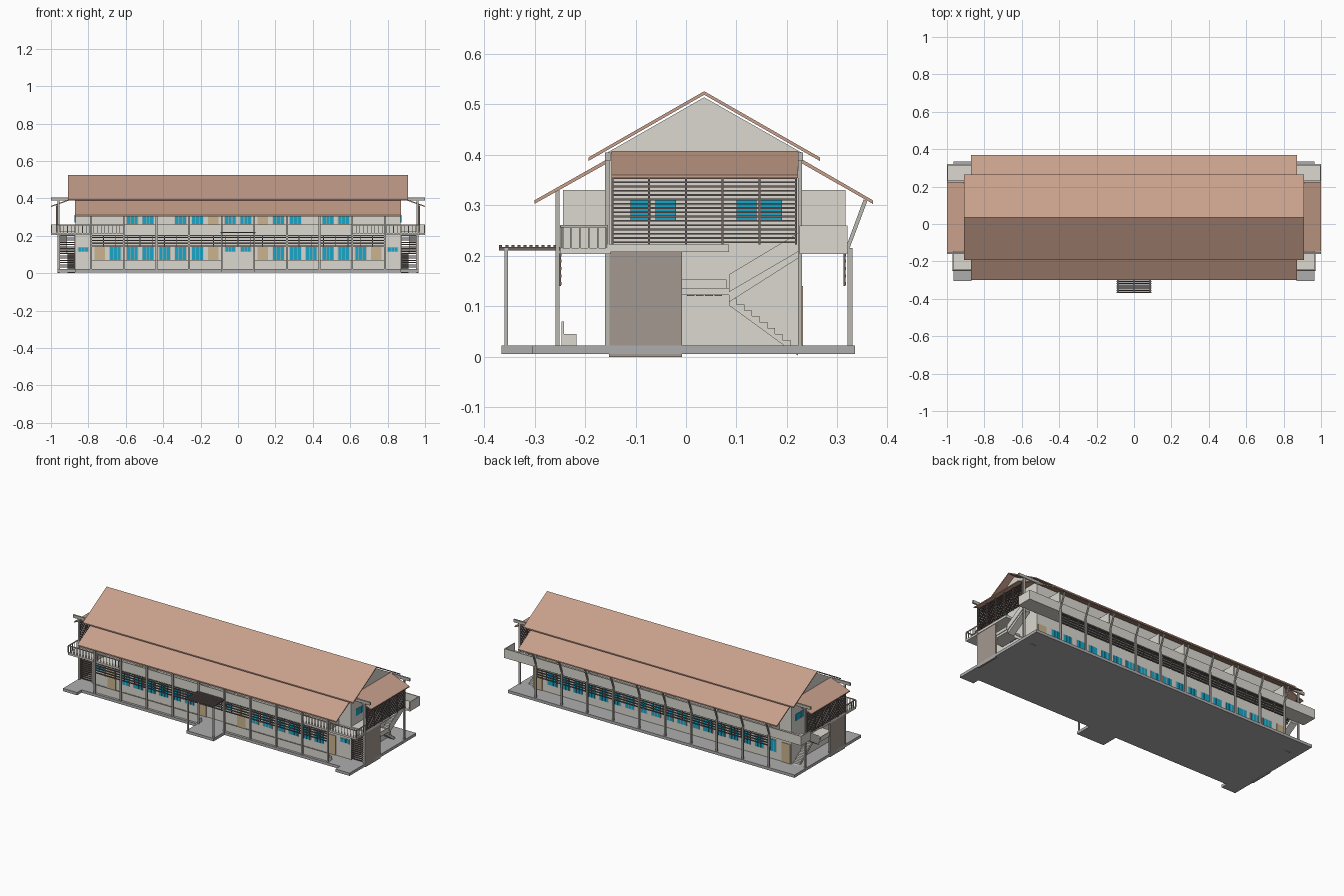
import bpy, bmesh
from mathutils import Vector

if "Cube" in bpy.data.objects:
    bpy.data.objects.remove(bpy.data.objects["Cube"])

def mat(name, r, g, b):
    m = bpy.data.materials.new(name)
    m.diffuse_color = (r, g, b, 1)
    m.use_nodes = True
    m.node_tree.nodes["Principled BSDF"].inputs["Base Color"].default_value = m.diffuse_color
    return m

ROOF = mat("roof_tile", .58, .35, .26)
WALL = mat("wall_paint", .71, .69, .63)
GLASS = mat("window_glass", .01, .38, .58)
WOOD = mat("door_wood", .60, .45, .27)
STONE = mat("stone_panel", .37, .32, .28)
SLAT = mat("slat_wood", .16, .13, .12)
GREY = mat("concrete", .42, .42, .42)
FRAME = mat("column_paint", .50, .48, .44)

def finish(name, bm, m):
    bmesh.ops.recalc_face_normals(bm, faces=bm.faces)
    me = bpy.data.meshes.new(name)
    bm.to_mesh(me)
    bm.free()
    ob = bpy.data.objects.new(name, me)
    me.materials.append(m)
    bpy.context.collection.objects.link(ob)
    return ob

def prism(bm, pts, offset):
    """Extrude a closed outline of 3D points by an offset."""
    f = bm.faces.new([bm.verts.new(p) for p in pts])
    ext = bmesh.ops.extrude_face_region(bm, geom=[f], use_keep_orig=True)
    for v in ext["geom"]:
        if isinstance(v, bmesh.types.BMVert):
            v.co += Vector(offset)

def boxes(name, items, m, mirror=False):
    """Many boxes (x0,x1,y0,y1,z0,z1) in one object, optionally mirrored in x."""
    bm = bmesh.new()
    for x0, x1, y0, y1, z0, z1 in items:
        for a, b in ([(x0, x1), (-x1, -x0)] if mirror else [(x0, x1)]):
            prism(bm, [(a, y0, z0), (b, y0, z0), (b, y1, z0), (a, y1, z0)], (0, 0, z1 - z0))
    return finish(name, bm, m)

def yz(name, outlines, spans, m):
    """Extrude y-z outlines along each x span."""
    bm = bmesh.new()
    for pts in outlines:
        for a, b in spans:
            prism(bm, [(a, y, z) for y, z in pts], (b - a, 0, 0))
    return finish(name, bm, m)

COLS = [s * (.087 + .1745 * i) for i in range(5) for s in (-1, 1)]
BAYS = [.1745 * i for i in range(-4, 5)]

# ground slab with front corner pads and porch floor
boxes("base_slab", [(-.965, .965, -.262, .335, .005, .022),
                    (-.965, -.87, -.305, -.262, .005, .022),
                    (.87, .965, -.305, -.262, .005, .022),
                    (-.092, .092, -.365, -.262, .005, .022)], GREY)

# main walls with gable ends
yz("main_building", [[(-.155, .022), (.228, .022), (.228, .405), (.036, .514), (-.155, .405)]],
   [(-.87, .87)], WALL)

# roofs: main gable and the two lower eaves
yz("main_roof", [[(-.193, .388), (.036, .519), (.265, .388), (.265, .395), (.036, .526), (-.193, .395)]],
   [(-.91, .91)], ROOF)
yz("lower_roofs", [[(-.155, .384), (-.30, .303), (-.30, .310), (-.155, .392)],
                   [(.228, .384), (.37, .303), (.37, .310), (.228, .392)]], [(-.872, .872)], ROOF)

# shed roofs at both ends
bm = bmesh.new()
for s in (-1, 1):
    prism(bm, [(s * .87, -.148, .40), (s * 1, -.148, .354), (s * 1, -.148, .360), (s * .87, -.148, .407)],
          (0, .37, 0))
finish("end_roofs", bm, ROOF)

# beams and posts carrying the end roofs
end_frame = []
for y in (-.16, .222):
    end_frame += [(.86, 1, y, y + .01, .388, .405), (.955, .966, y, y + .008, .022, .39)]
boxes("end_frames", end_frame, FRAME, True)

# balcony floors and end landings
boxes("front_balcony_floor", [(-.97, .97, -.25, -.15, .204, .215)], WALL)
boxes("back_balcony_floor", [(-1, 1, .225, .32, .204, .215)], WALL)
boxes("end_landing", [(.86, .968, -.155, .085, .208, .222)], WALL, True)

# solid parapets
boxes("parapets", [(-.61, .61, -.25, -.244, .204, .26), (-1, 1, .314, .32, .204, .26),
                   (-1, -.994, .225, .32, .204, .26), (.994, 1, .225, .32, .204, .26)], WALL)

# front balcony railings
rail = [(.61, .97, -.249, -.244, .256, .261), (.965, .97, -.249, -.155, .256, .261)]
rail += [(.63 + i * .02, .633 + i * .02, -.248, -.245, .215, .257) for i in range(18)]
rail += [(.966, .969, -.248 + i * .018, -.245 + i * .018, .215, .257) for i in range(6)]
boxes("balcony_railings", rail, FRAME, True)

# partition fins on the balconies
fins = [(x - .003, x + .003, y, y + .088, .215, .33)
        for x in (.087, .436, .785) for y in (-.244, .228)]
boxes("balcony_partitions", fins, WALL, True)

# columns: front full height, back lower height
boxes("front_columns", [(x - .005, x + .005, -.259, -.251, .022, .333) for x in COLS], FRAME)
boxes("back_columns", [(x - .005, x + .005, .32, .33, .022, .215) for x in COLS], FRAME)

# slanted back roof struts
yz("back_struts", [[(.316, .215), (.324, .215), (.359, .308), (.352, .312)]],
   [(x - .004, x + .004) for x in COLS], FRAME)

# slatted sunshades below the balconies
shade = []
for y in (-.252, .312):
    shade += [(-.785, .785, y, y + .005, z, z + .006) for z in (.142, .157, .172, .187, .199)]
    shade += [(-.785 + i * .0654 - .002, -.785 + i * .0654 + .002, y, y + .004, .14, .205)
              for i in range(25)]
boxes("sunshades", shade, SLAT)

# long benches on the front veranda
yz("front_benches", [[(-.247, .022), (-.217, .022), (-.217, .045), (-.242, .045), (-.242, .07), (-.247, .07)]],
   [(-.785, -.09), (.09, .785)], WALL)

# porch columns and slatted canopy
boxes("porch_columns", [(.082, .09, -.36, -.353, .022, .215)], FRAME, True)
canopy = [(-.093, .093, -.37 + i * .012, -.364 + i * .012, .216, .221) for i in range(10)]
canopy += [(x, x + .007, -.37, -.25, .211, .217) for x in (-.09, -.0035, .083)]
boxes("porch_canopy", canopy, SLAT)

# windows and doors along both long sides
glass, frames, doors = [], [], []

def window(x, front, z0, z1, w=.06, n=3):
    y = -.158 if front else .228
    frames.append((x - w / 2 - .003, x + w / 2 + .003, y + (.001 if front else 0),
                   y + (.003 if front else .002), z0 - .003, z1 + .003))
    p = w / n
    for i in range(n):
        a = x - w / 2 + i * p
        glass.append((a + .0015, a + p - .0015, y - (.001 if front else 0), y + (.003 if front else .004), z0, z1))

def door(x, front, z0, z1):
    y = -.159 if front else .228
    doors.append((x - .028, x + .028, y, y + .004, z0, z1))

for x in BAYS:
    for d in (-.042, .042):
        c = x + d
        if abs(abs(c) - .735) < .03 or abs(abs(c) - .135) < .03:
            door(c, True, .022, .14)
        elif abs(x) < .01:
            window(c, True, .115, .14, .055)
        else:
            window(c, True, .07, .14)
        window(c, False, .07, .14)
        if abs(x) < .55:
            if abs(abs(c) - .135) < .03:
                door(c, True, .215, .31)
            elif abs(abs(c) - .39) > .03:
                window(c, True, .262, .308)
            window(c, False, .262, .308)
for s in (-1, 1):
    door(s * .56, True, .215, .31)
    door(s * .835, False, .022, .14)
    door(s * .735, False, .215, .31)
    window(s * .828, True, .115, .137, .055)
boxes("window_frames", frames, FRAME)
boxes("window_panes", glass, GLASS)
boxes("doors", doors, WOOD)

# end wall windows
ends = [(.869, .873, .002 + i * .018, .017 + i * .018, .12, .13) for i in range(4)]
ends += [(.869, .873, y, y + .04, .27, .31) for y in (-.11, -.06, .1, .15)]
boxes("end_windows", ends, GLASS, True)

# stair enclosure walls and front louvres
boxes("stair_enclosure", [(.955, .965, -.153, -.008, .0, .213)], STONE, True)
louvre = [(.872, .955, -.157, -.151, .03 + i * .012, .035 + i * .012) for i in range(15)]
louvre += [(x, x + .004, -.158, -.150, .022, .205) for x in (.87, .953)]
boxes("stair_louvres", louvre, SLAT, True)

# staircase: landing, lower flight inside the enclosure side and upper flight
yz_spans = [(.872, .912), (-.912, -.872)]
up_spans = [(.914, .956), (-.956, -.914)]
for name, ya, za, dz, spans in (("stair_lower", .085, .127, -.105, yz_spans), ("stair_upper", .085, .133, .082, up_spans)):
    n = 9
    dy = .137 / n
    pts = [(ya, za)]
    for i in range(n):
        lo, hi = za + dz * i / n, za + dz * (i + 1) / n
        pts += [(ya + dy * i, hi), (ya + dy * (i + 1), hi)]
    pts += [(ya + .137, za + dz - .02), (ya, za - .025)]
    yz(name, [pts], spans, WALL)
yz("stair_balustrade", [[(.085, .128), (.222, .208), (.222, .245), (.085, .163)]],
   [(.956, .96), (-.96, -.956)], WALL)
boxes("stair_landing", [(.87, .957, -.06, .085, .122, .135), (.957, .961, -.008, .08, .135, .153)], WALL, True)

# upper end louvre screens
screen = [(.966, .971, -.148, .22, .225 + i * .0085, .2285 + i * .0085) for i in range(16)]
screen += [(.964, .973, -.148 + i * .0728, -.144 + i * .0728, .222, .362) for i in range(6)]
boxes("end_screens", screen, SLAT, True)
